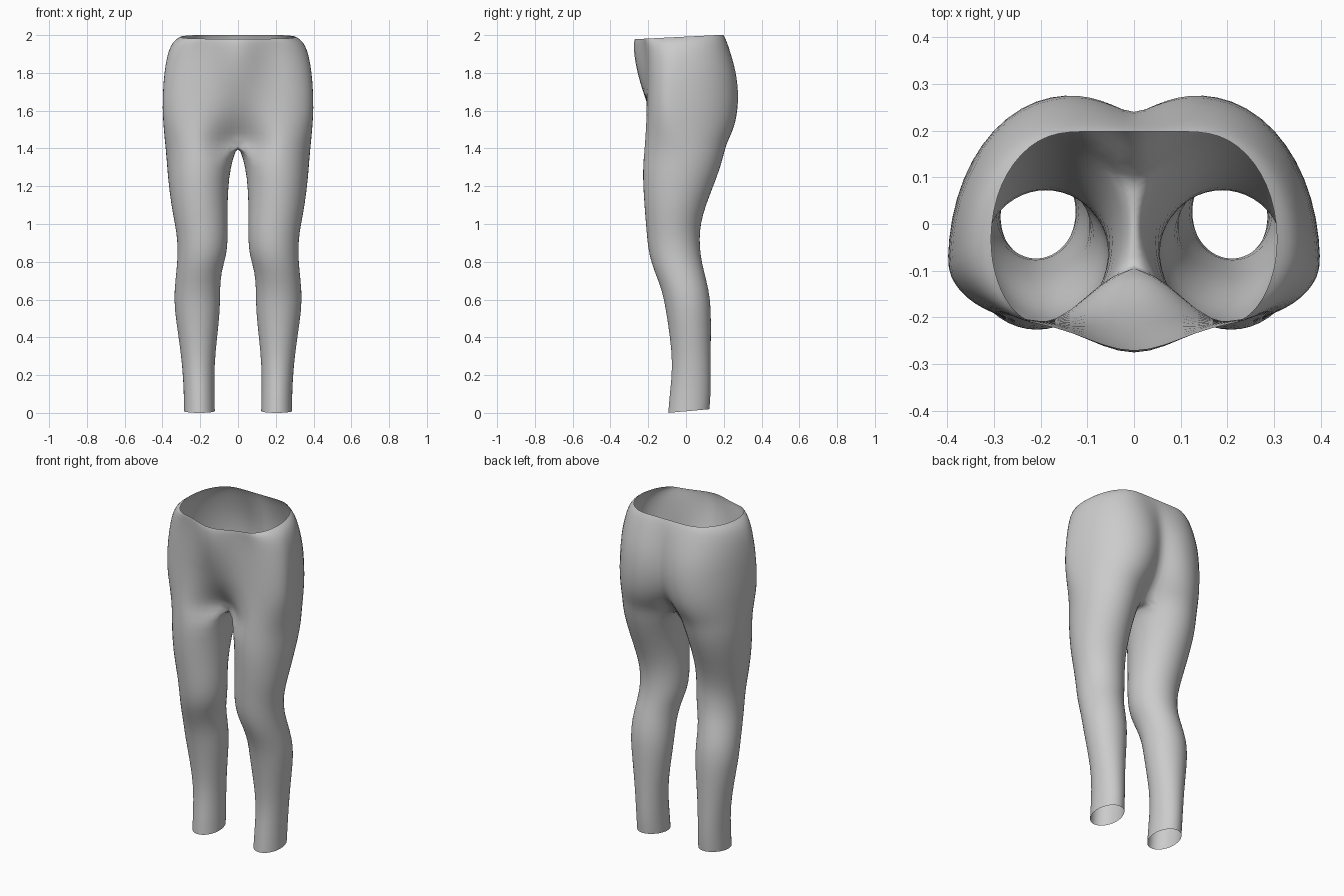
import bpy
import bmesh
from math import sin, cos, pi

cube = bpy.data.objects.get("Cube")
if cube:
    bpy.data.objects.remove(cube, do_unlink=True)

QUARTER = 6           # segments per quarter of a ring
CLEFT = 3             # segments from a lobe to the centre line
COUNT = 4 * QUARTER

# Leg levels: height, inner x, outer x, front y, back y
LEG = [
    (0.0, .122, .287, -.095, .125),
    (.1, .124, .287, -.087, .132),
    (.25, .125, .295, -.070, .132),
    (.4, .110, .315, -.085, .132),
    (.55, .093, .338, -.108, .134),
    (.65, .095, .338, -.128, .122),
    (.75, .088, .327, -.168, .096),
    (.83, .060, .320, -.195, .078),
    (.92, .053, .322, -.207, .072),
    (1.0, .053, .335, -.213, .078),
    (1.1, .055, .355, -.222, .105),
    (1.25, .047, .373, -.231, .167),
    (1.35, .025, .380, -.227, .198),
]

# Hip levels: height, outer x, lobe x at back, front lobe y, back lobe y,
# widest y, front centre y, back centre y
HIPS = [
    (1.42, .387, .19, -.222, .215, -.03, -.07, .08),
    (1.48, .393, .17, -.217, .245, -.05, -.11, .14),
    (1.54, .398, .16, -.213, .265, -.07, -.155, .19),
    (1.61, .402, .15, -.210, .277, -.08, -.195, .220),
    (1.7, .400, .14, -.208, .280, -.08, -.230, .235),
    (1.8, .393, .14, -.207, .268, -.07, -.262, .232),
    (1.89, .378, .14, -.208, .242, -.06, -.280, .222),
    (1.94, .358, .14, -.212, .222, -.05, -.282, .212),
    (1.965, .335, .14, -.215, .208, -.04, -.280, .204),
    (1.978, .308, .14, -.215, .198, -.03, -.276, .198),
]
FRONT_LOBE_X = 0.2


def mix(a, b, t):
    return a + (b - a) * t


def leg_ring(z, x_in, x_out, front, back):
    """Closed oval around the leg, starting at the front."""
    cx, cy = (x_in + x_out) / 2, (front + back) / 2
    ring = []
    for i in range(COUNT):
        a = 2 * pi * i / COUNT
        ring.append((cx + (x_out - cx) * sin(a), cy - (back - cy) * cos(a), z))
    return ring


def hip_ring(z, x_out, lobe_x, front, back, widest, front_mid, back_mid):
    """Half of the hips, closed along the centre plane."""
    ring = []
    for i in range(COUNT):
        a = 2 * pi * i / COUNT
        if i <= 2 * QUARTER:                        # outer side
            cx = FRONT_LOBE_X if i < QUARTER else lobe_x
            end = front if i < QUARTER else back
            x = cx + (x_out - cx) * sin(a)
            y = mix(widest, end, abs(cos(a)))
        elif i <= 2 * QUARTER + CLEFT:              # back lobe to cleft
            u = (i - 2 * QUARTER) / CLEFT
            x, y = lobe_x * (1 - u), mix(back, back_mid, u * u)
        elif i < COUNT - CLEFT:                     # along the crotch
            u = (i - 2 * QUARTER - CLEFT) / (2 * QUARTER - 2 * CLEFT)
            x, y = 0.0, mix(back_mid, front_mid, u)
        else:                                       # belly to front lobe
            u = (COUNT - i) / CLEFT
            x = FRONT_LOBE_X * (1 - u)
            y = mix(front, front_mid, u * u * (3 - 2 * u))
        ring.append((x, y, z))
    return ring


rings = [leg_ring(*level) for level in LEG] + [hip_ring(*level) for level in HIPS]

# Hem and waistband rise slightly towards the back
for k, slope in ((0, 0.09), (-1, 0.05), (-2, 0.04), (-3, 0.02)):
    low = min(p[1] for p in rings[k])
    rings[k] = [(x, y, z + slope * (y - low)) for x, y, z in rings[k]]

# Skin the rings into one half of the leggings
bm = bmesh.new()
loops = [[bm.verts.new(p) for p in ring] for ring in rings]
for lower, upper in zip(loops, loops[1:]):
    for i in range(COUNT):
        j = (i + 1) % COUNT
        bm.faces.new((lower[i], lower[j], upper[j], upper[i]))

# Open the inside along the centre plane
inside = [f for f in bm.faces if all(v.co.x < 1e-5 for v in f.verts)]
bmesh.ops.delete(bm, geom=inside, context='FACES')
bmesh.ops.delete(bm, geom=[v for v in bm.verts if not v.link_faces], context='VERTS')

mesh = bpy.data.meshes.new("leggings")
bm.to_mesh(mesh)
bm.free()
leggings = bpy.data.objects.new("leggings", mesh)
bpy.context.collection.objects.link(leggings)

# Fabric colour
fabric = bpy.data.materials.new("light grey fabric")
fabric.use_nodes = True
grey = (0.6, 0.6, 0.6, 1.0)
fabric.diffuse_color = grey
fabric.node_tree.nodes["Principled BSDF"].inputs["Base Color"].default_value = grey
mesh.materials.append(fabric)

# Other half, then rounding
mirror = leggings.modifiers.new("other half", 'MIRROR')
mirror.use_clip = True
mirror.merge_threshold = 0.0005
rounding = leggings.modifiers.new("rounding", 'SUBSURF')
rounding.levels = 1
rounding.render_levels = 1
for face in mesh.polygons:
    face.use_smooth = True
